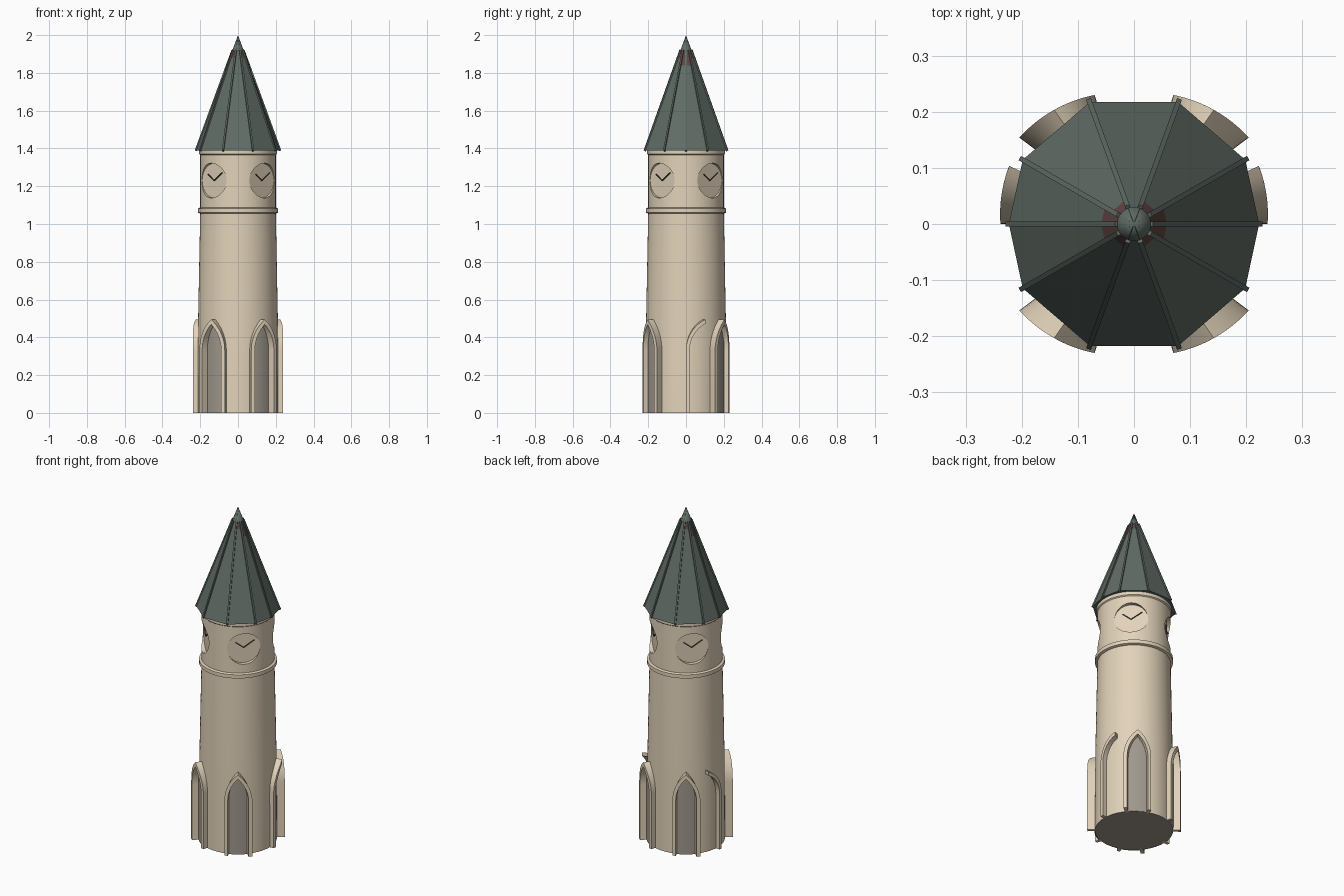
import bpy, bmesh, math
from mathutils import Matrix, Vector

if "Cube" in bpy.data.objects:
    bpy.data.objects.remove(bpy.data.objects["Cube"])


def material(name, rgb):
    m = bpy.data.materials.new(name)
    m.use_nodes = True
    m.diffuse_color = (*rgb, 1)
    m.node_tree.nodes["Principled BSDF"].inputs["Base Color"].default_value = (*rgb, 1)
    return m


STONE = material("beige stone", (0.76, 0.65, 0.49))
PANEL = material("shaded stone", (0.35, 0.315, 0.265))
SLATE = material("green slate", (0.118, 0.15, 0.132))
RUST = material("dull red", (0.12, 0.06, 0.055))
IRON = material("dark iron", (0.06, 0.052, 0.045))


def finish(name, bm, *mats, smooth=True):
    bmesh.ops.recalc_face_normals(bm, faces=bm.faces)
    mesh = bpy.data.meshes.new(name)
    bm.to_mesh(mesh)
    bm.free()
    ob = bpy.data.objects.new(name, mesh)
    bpy.context.collection.objects.link(ob)
    for m in mats:
        mesh.materials.append(m)
    if smooth:
        smooth_shade(ob, 30)
    return ob


def activate(ob):
    bpy.ops.object.select_all(action='DESELECT')
    ob.select_set(True)
    bpy.context.view_layer.objects.active = ob


def smooth_shade(ob, degrees):
    activate(ob)
    bpy.ops.object.shade_smooth_by_angle(angle=math.radians(degrees))


def bridge(bm, rings, closed=True):
    for a, b in zip(rings, rings[1:]):
        n = len(a)
        for i in range(n if closed else n - 1):
            j = (i + 1) % n
            bm.faces.new((a[i], a[j], b[j], b[i]))


def lathe(name, profile, *mats, seg=64):
    """Solid of revolution; a second material goes on the underside."""
    bm = bmesh.new()
    rings = [[bm.verts.new((r * math.cos(2 * math.pi * i / seg),
                            r * math.sin(2 * math.pi * i / seg), z))
              for i in range(seg)] for r, z in profile]
    bridge(bm, rings)
    bm.faces.new(rings[0]).material_index = len(mats) - 1
    bm.faces.new(rings[-1])
    return finish(name, bm, *mats)


def polar(az, r, z, sx=1, sy=1):
    return Vector((sx * r * math.cos(az), sy * r * math.sin(az), z))


# Tapered shaft, cornice and clock drum
lathe("tower_shaft", [(0.213, 0), (0.211, 0.5), (0.2, 1.06)], STONE, PANEL)
lathe("cornice_ring", [(0.2, 1.055), (0.213, 1.06), (0.213, 1.082), (0.2, 1.087)], STONE)
drum = lathe("clock_drum", [(0.2, 1.06), (0.2, 1.37)], STONE)
lathe("eaves_ring", [(0.2, 1.365), (0.206, 1.37), (0.206, 1.395)], STONE)


# Round flat recesses for the clocks, with two hands each
def clock_frame(az):
    out = Vector((math.cos(az), math.sin(az), 0))
    side = Vector((-math.sin(az), math.cos(az), 0))
    m = Matrix((side, Vector((0, 0, 1)), out)).transposed().to_4x4()
    return Matrix.Translation(out * 0.176 + Vector((0, 0, 1.23))) @ m


def clock_hands(frame, name):
    bm = bmesh.new()
    for x, y in ((-0.045, 0.033), (0.06, 0.042)):
        size = math.hypot(x, y)
        m = (Matrix.Translation((x / 2, y / 2, 0.003)) @ Matrix.Rotation(math.atan2(y, x), 4, 'Z')
             @ Matrix.Diagonal((size, 0.004, 0.007, 1)))
        bmesh.ops.create_cube(bm, size=1, matrix=frame @ m)
    finish(name, bm, IRON, smooth=False)


corners = {"back_left": 45, "back_right": 135, "front_right": 225, "front_left": 315}
for label, deg in corners.items():
    frame = clock_frame(math.radians(deg))
    bm = bmesh.new()
    bmesh.ops.create_cone(bm, cap_ends=True, segments=40, radius1=0.092, radius2=0.092,
                          depth=0.1, matrix=frame @ Matrix.Translation((0, 0, 0.05)))
    cutter = finish("clock_cutter", bm, STONE, smooth=False)
    cutter.hide_render = True
    activate(drum)
    cut = drum.modifiers.new("clock_recess", 'BOOLEAN')
    cut.operation, cut.solver, cut.object = 'DIFFERENCE', 'EXACT', cutter
    bpy.ops.object.modifier_apply(modifier=cut.name)
    bpy.data.objects.remove(cutter)
    clock_hands(frame, label + "_clock_hands")
smooth_shade(drum, 10)


# Pointed arch bands wrapped around the base
ARC_R = 0.248
BAND = 0.02


def half_arch(w, spring, top):
    """Outer and inner (distance, height) points of one side of a pointed arch."""
    h = top - spring
    big = (w * w + h * h) / (2 * w)
    small = big - BAND
    end_out, end_in = math.asin(h / big), math.acos((big - w) / small)
    pts = [((0, 0), (BAND, 0))]
    for i in range(11):
        a, b = end_out * i / 10, end_in * i / 10
        pts.append(((big - big * math.cos(a), spring + big * math.sin(a)),
                    (big - small * math.cos(b), spring + small * math.sin(b))))
    return pts


def arch(name, start, w, r_start, r_slope, sx, sy, full):
    def place(s, z, inner_r=None):
        r = inner_r or r_start + r_slope * s
        return polar(math.radians(start) + s / ARC_R, r, z, sx, sy)

    pts = half_arch(w, 0.33, 0.495)
    band = list(pts)
    if full:
        band += [((2 * w - o[0], o[1]), (2 * w - i[0], i[1])) for o, i in reversed(pts[:-1])]
    bm = bmesh.new()
    rings = [[bm.verts.new(p) for p in (place(*o), place(*i), place(*i, 0.2), place(*o, 0.2))]
             for o, i in band]
    bridge(bm, rings)
    bm.faces.new(rings[0])
    bm.faces.new(rings[-1])
    finish(name + "_arch", bm, STONE)
    if not full:
        return
    # Shaded niche inside the band
    bm = bmesh.new()
    rows = []
    for _, (s, z) in pts:
        rows.append([bm.verts.new(place(s + (2 * w - 2 * s) * k / 8, z, 0.217)) for k in range(9)])
    bridge(bm, rows, closed=False)
    bmesh.ops.remove_doubles(bm, verts=bm.verts, dist=0.0001)
    niche = finish(name + "_niche", bm, PANEL)
    if sum(p.normal.dot(p.center) for p in niche.data.polygons) < 0:
        niche.data.flip_normals()


for sx, side in ((1, "left"), (-1, "right")):
    for sy, end in ((1, "back"), (-1, "front")):
        arch(f"{end}_{side}", 37, 0.078, 0.256, -0.1, sx, sy, True)
    arch(f"{side}_half", 0, 0.108, 0.238, 0.07, sx, 1, False)

# Faceted spire, cut near the top for the weathered patches
RIDGES = [(math.radians(a), r) for a, r in ((0, 0.223), (30, 0.229), (70, 0.231), (110, 0.231),
          (150, 0.229), (180, 0.223), (210, 0.229), (250, 0.231), (290, 0.231), (330, 0.229))]
EAVES, APEX = 1.39, 2.0


def spire_point(az, r, z):
    return polar(az, r * (APEX - z) / (APEX - EAVES), z)


bm = bmesh.new()
rings = [[bm.verts.new(spire_point(az, r, z)) for az, r in RIDGES]
         for z in (EAVES, 1.84, 1.88, 1.92, 1.99)]
bridge(bm, rings)
bm.faces.new(rings[0])
bm.faces.new(rings[-1])
for f in bm.faces:
    c = f.calc_center_median()
    side_face = abs(c.x) > abs(c.y) * 1.5
    diagonal = abs(c.x) > abs(c.y) * 0.5
    f.material_index = int((side_face and 1.84 < c.z < 1.92) or (diagonal and 1.88 < c.z < 1.92))
finish("spire", bm, SLATE, RUST, smooth=False)

# Ridge battens
bm = bmesh.new()
for az, r in RIDGES:
    side = Vector((-math.sin(az), math.cos(az), 0)) * 0.0045
    lift = polar(az, 0.005, 0.003)
    rings = []
    for z in (EAVES - 0.003, 1.92):
        p = spire_point(az, r, z)
        rings.append([bm.verts.new(q) for q in (p - side - lift, p + side - lift,
                                                p + side + lift, p - side + lift)])
    bridge(bm, rings)
    for ring in rings:
        bm.faces.new(ring)
finish("ridge_battens", bm, SLATE, smooth=False)

# Pointed cap
bm = bmesh.new()
bmesh.ops.create_cone(bm, cap_ends=True, segments=24, radius1=0.03, radius2=0, depth=0.08,
                      matrix=Matrix.Translation((0, 0, 1.96)))
finish("spire_cap", bm, SLATE)
